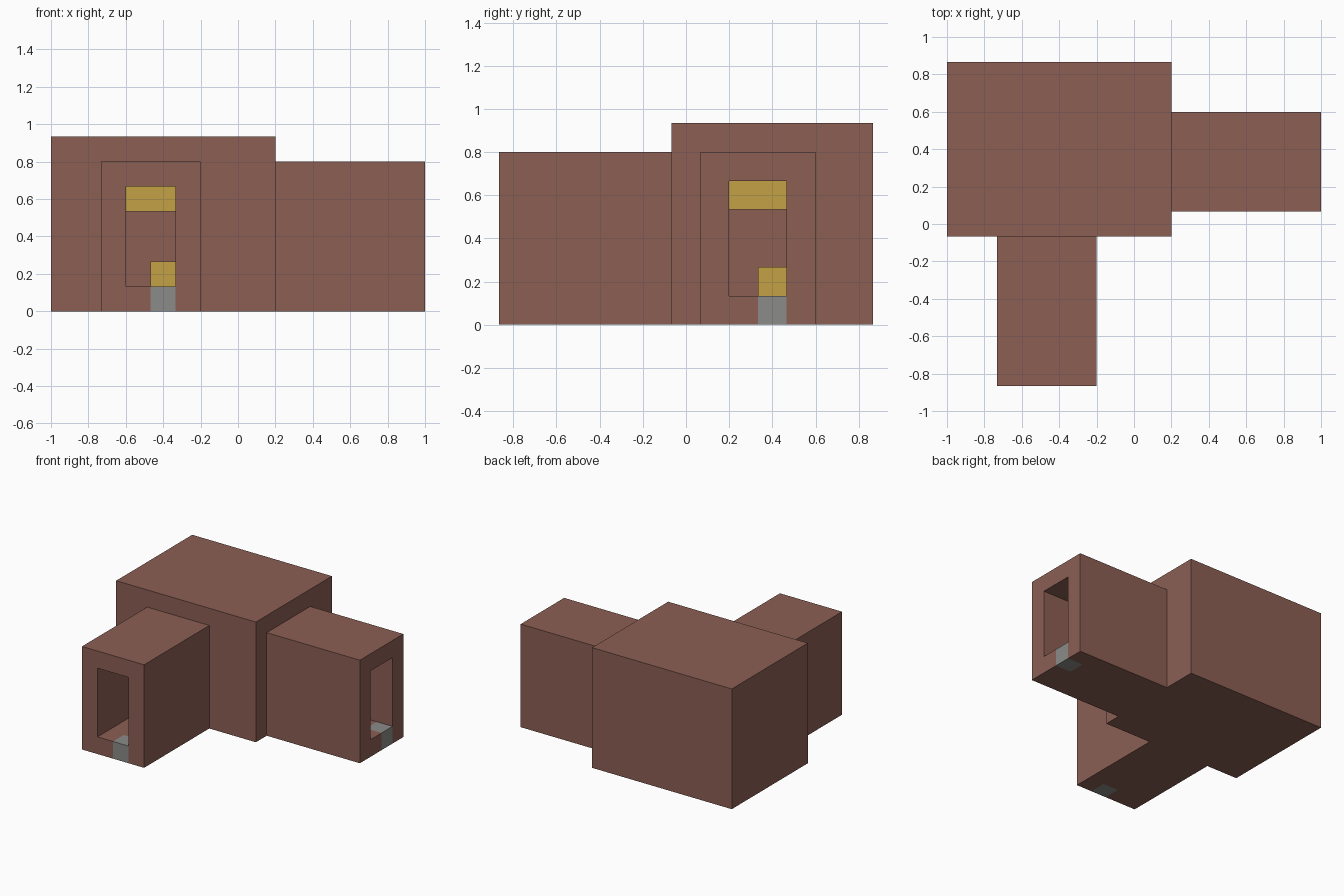
import bpy
from mathutils import Vector

default = bpy.data.objects.get("Cube")
if default:
    bpy.data.objects.remove(default, do_unlink=True)

CELL = 2 / 15                        # the whole model sits on a cell grid
ORIGIN = Vector((-1, -6.5 * CELL, 0))


def material(name, srgb):
    linear = [((c / 255 + 0.055) / 1.055) ** 2.4 for c in srgb]
    mat = bpy.data.materials.new(name)
    mat.use_nodes = True
    mat.diffuse_color = (*linear, 1)
    bsdf = mat.node_tree.nodes["Principled BSDF"]
    bsdf.inputs["Base Color"].default_value = (*linear, 1)
    bsdf.inputs["Roughness"].default_value = 0.9
    return mat


brown = material("brown_wall", (139, 95, 84))
grey = material("grey_stone", (139, 139, 136))
gold = material("gold", (194, 161, 70))


def box(name, low, high, mat):
    """Box between two grid corners, given in cells."""
    a = ORIGIN + Vector(low) * CELL
    b = ORIGIN + Vector(high) * CELL
    bpy.ops.mesh.primitive_cube_add(size=1, location=(a + b) / 2)
    obj = bpy.context.object
    obj.name = name
    obj.scale = b - a
    bpy.ops.object.transform_apply(location=False, rotation=False, scale=True)
    obj.data.materials.append(mat)
    return obj


def combine(target, other, operation):
    """Apply a boolean and discard the helper."""
    mod = target.modifiers.new(operation.lower(), "BOOLEAN")
    mod.operation = operation
    mod.solver = "EXACT"
    mod.object = other
    bpy.context.view_layer.objects.active = target
    bpy.ops.object.modifier_apply(modifier=mod.name)
    bpy.data.objects.remove(other, do_unlink=True)


# Outer shell: tall room with two lower corridors
walls = box("room_and_corridors", (0, 6, 0), (9, 13, 7), brown)
for low, high in [((2, 0, 0), (6, 6.5, 6)), ((8.5, 7, 0), (15, 11, 6))]:
    combine(walls, box("corridor", low, high, brown), "UNION")

# Hollow interior: room space and the two passages open at their ends
hollow = box("hollow", (1, 7, 1), (8, 12, 6), brown)
for low, high in [((3, -1, 1), (5, 7.5, 5)), ((7.5, 8, 1), (16, 10, 5))]:
    combine(hollow, box("passage", low, high, brown), "UNION")
combine(walls, hollow, "DIFFERENCE")

# Stone doorsteps let into the floor at each entrance
for name, x, y, out in [("front_doorstep", 4, 0, (0, -1)), ("side_doorstep", 14, 9, (1, 0))]:
    low, high = [x, y, -0.5], [x + 1, y + 1, 1.5]
    for axis, step in enumerate(out):
        low[axis] += min(step, 0)
        high[axis] += max(step, 0)
    # stay clear of the passage side walls above the floor
    high[2] = 1.0 + 0.001
    combine(walls, box("doorstep_cutter", low, high, brown), "DIFFERENCE")
    box(name, (x, y, 0), (x + 1, y + 1, 1), grey)

# Gold pedestal in the middle of the room, with a lamp hanging above it
box("pedestal", (4, 9, 1), (5, 10, 2), gold)
box("hanging_lamp", (3, 8, 4), (6, 11, 5), gold)
box("lamp_stem", (4, 9, 5), (5, 10, 6), gold)
